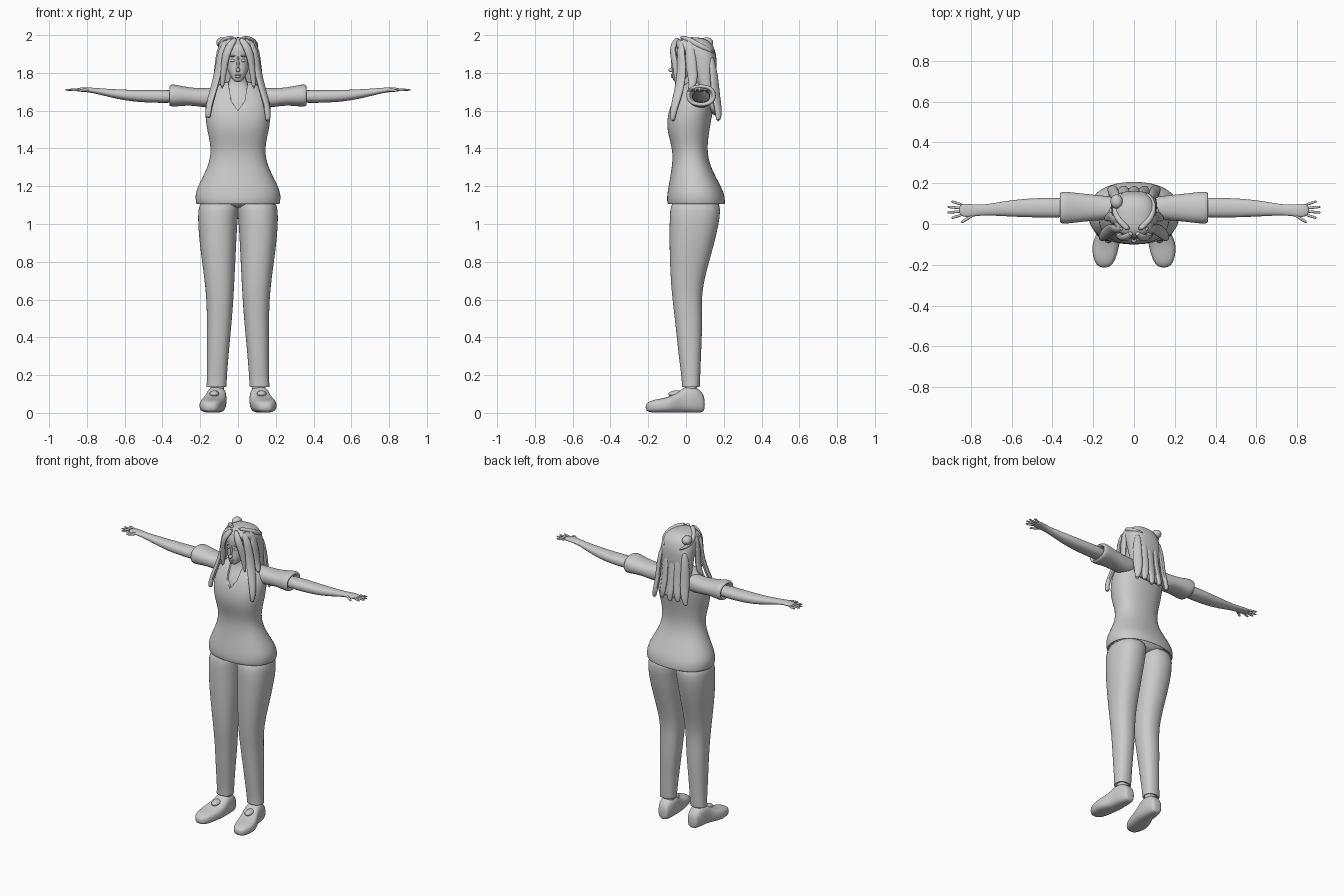
import bpy, bmesh, math
from mathutils import Vector

if "Cube" in bpy.data.objects:
    bpy.data.objects.remove(bpy.data.objects["Cube"], do_unlink=True)

grey = bpy.data.materials.new("light_grey")
grey.use_nodes = True
grey.diffuse_color = (0.6, 0.6, 0.6, 1)
grey.node_tree.nodes["Principled BSDF"].inputs["Base Color"].default_value = grey.diffuse_color


def make(name, rings, mirror=False, subsurf=2):
    """Skin a list of vertex rings, cap both ends and finish the object."""
    bm = bmesh.new()
    loops = [[bm.verts.new(point) for point in ring] for ring in rings]
    count = len(loops[0])
    for lower, upper in zip(loops, loops[1:]):
        for i in range(count):
            j = (i + 1) % count
            bm.faces.new((lower[i], lower[j], upper[j], upper[i]))
    bm.faces.new(loops[0])
    bm.faces.new(loops[-1])
    bmesh.ops.recalc_face_normals(bm, faces=bm.faces)
    mesh = bpy.data.meshes.new(name)
    bm.to_mesh(mesh)
    bm.free()
    mesh.materials.append(grey)
    ob = bpy.data.objects.new(name, mesh)
    bpy.context.collection.objects.link(ob)
    bpy.ops.object.select_all(action='DESELECT')
    ob.select_set(True)
    bpy.context.view_layer.objects.active = ob
    bpy.ops.object.shade_smooth_by_angle(angle=math.radians(60))
    if mirror:
        ob.modifiers.new("Mirror", 'MIRROR').use_mirror_merge = False
    if subsurf:
        smooth = ob.modifiers.new("Smooth", 'SUBSURF')
        smooth.levels = smooth.render_levels = subsurf
    return ob


def round_power(value, power):
    return math.copysign(abs(value) ** (2 / power), value)


def loft(name, axis, rows, power=2.3, sides=16, mirror=False):
    """Each row is a position on the axis, then low and high limits on the other two axes."""
    u, v = [k for k in range(3) if k != axis]
    rings = []
    for position, u_low, u_high, v_low, v_high in rows:
        ring = []
        for i in range(sides):
            angle = math.tau * i / sides
            point = Vector()
            point[axis] = position
            point[u] = (u_low + u_high + (u_high - u_low) * round_power(math.cos(angle), power)) / 2
            point[v] = (v_low + v_high + (v_high - v_low) * round_power(math.sin(angle), power)) / 2
            ring.append(point)
        rings.append(ring)
    return make(name, rings, mirror)


def upright(name, rows, power=2.3):
    """Loft symmetric in x: height, half width, front and back."""
    return loft(name, 2, [(z, -half, half, front, back) for z, half, front, back in rows], power)


def blob(name, centre, size, mirror=False):
    """Small rounded lump."""
    x, y, z = centre
    rows = []
    for k in range(5):
        angle = math.pi * (k + 0.5) / 5
        wide, deep = size[0] * math.sin(angle), size[1] * math.sin(angle)
        rows.append((z - size[2] * math.cos(angle), x - wide, x + wide, y - deep, y + deep))
    return loft(name, 2, rows, sides=8, mirror=mirror)


def ribbon(name, path, width, thick=0.016, mirror=False):
    """Flat tapering lock or finger along a path, facing away from the body axis."""
    points = [Vector(p) for p in path]
    last = len(points) - 1
    rings = []
    for k, point in enumerate(points):
        along = (points[min(k + 1, last)] - points[max(k - 1, 0)]).normalized()
        out = Vector((point.x, point.y - 0.05, 0.02))
        out = (out - along * out.dot(along)).normalized()
        side = along.cross(out)
        taper = 0.25 + 0.75 * math.sin(math.pi * (0.12 + 0.84 * k / last))
        ring = []
        for i in range(8):
            angle = math.tau * i / 8
            ring.append(point + side * width * taper * math.cos(angle) + out * thick * math.sin(angle))
        rings.append(ring)
    return make(name, rings, mirror, subsurf=1)


# Shirt with a rolled hem, a narrow waist and a cut neckline
shirt = upright("shirt", [
    (1.16, .2, -.08, .18), (1.11, .21, -.09, .2), (1.1, .225, -.1, .21), (1.13, .23, -.105, .21),
    (1.18, .23, -.1, .2), (1.3, .16, -.075, .13), (1.4, .14, -.07, .11), (1.52, .175, -.115, .13),
    (1.65, .18, -.08, .155), (1.72, .14, -.03, .14), (1.76, .06, 0, .09)])
outline = [(0, 1.6), (.035, 1.65), (.06, 1.8), (-.06, 1.8), (-.035, 1.65)]
cutter = make("neckline_cutter", [[(x, y, z) for x, z in outline] for y in (-.2, .03)], subsurf=0)
cutter.hide_render = cutter.hide_viewport = True
neckline = shirt.modifiers.new("Neckline", 'BOOLEAN')
neckline.operation = 'DIFFERENCE'
neckline.object = cutter

# Skin inside the neckline, and the neck
upright("chest_and_neck", [
    (1.5, .12, -.08, .1), (1.6, .13, -.08, .1), (1.66, .12, -.055, .1),
    (1.71, .08, -.02, .09), (1.75, .04, -.01, .07), (1.83, .04, -.01, .07)])

# Sleeves with an open cuff
loft("sleeves", 0, [
    (.06, .02, .13, 1.62, 1.73), (.15, .02, .14, 1.61, 1.72), (.25, .01, .15, 1.63, 1.72),
    (.33, 0, .16, 1.62, 1.74), (.36, 0, .16, 1.62, 1.74), (.37, .02, .14, 1.64, 1.72),
    (.3, .03, .13, 1.65, 1.71)], mirror=True)

# Arms and hands
loft("arms_and_hands", 0, [
    (.28, .03, .13, 1.64, 1.71), (.45, .03, .13, 1.64, 1.71), (.6, .035, .12, 1.65, 1.71),
    (.75, .045, .09, 1.69, 1.72), (.81, .03, .1, 1.7, 1.725), (.86, .04, .1, 1.7, 1.72)], mirror=True)

# Fingers fan out from the palm, the middle ones longest
palm, level = Vector((.84, .07, 1.71)), Vector((.08, 0, 0))
for k, finger in enumerate(("index", "middle", "ring", "little")):
    spread = k - 1.5
    root = palm + Vector((0, .016 * spread, 0))
    tip = root + level + Vector((-.01 * spread ** 2, .012 * spread, 0))
    ribbon(finger + "_fingers", [root, (root + tip) / 2, tip], .009, .007, mirror=True)
ribbon("thumbs", [(.78, .05, 1.71), (.81, .03, 1.71), (.85, .005, 1.705)], .012, .008, mirror=True)

# Trousers with turned cuffs
loft("trouser_legs", 2, [
    (.15, .07, .16, -.01, .06), (.13, .06, .17, -.025, .075), (.16, .06, .165, -.02, .075),
    (.3, .05, .165, -.04, .08), (.5, .03, .165, -.06, .09), (.65, .02, .17, -.08, .08),
    (.85, .01, .2, -.09, .14), (1.05, 0, .22, -.09, .19), (1.15, -.02, .2, -.08, .18)], mirror=True)
upright("trouser_seat", [(1.08, .04, -.04, .12), (1.12, .2, -.08, .18), (1.2, .18, -.08, .16)])

# Ankles and shoes
loft("ankles", 2, [(z, .07, .15, -.01, .06) for z in (.08, .2)], mirror=True)
loft("shoes", 1, [
    (.1, .08, .14, .01, .08), (.08, .07, .15, 0, .12), (.04, .06, .165, 0, .14),
    (-.01, .06, .17, 0, .14), (-.04, .06, .18, 0, .11), (-.1, .07, .21, 0, .08),
    (-.18, .09, .2, 0, .07), (-.215, .12, .17, .01, .05)], power=2.8, mirror=True)
blob("shoe_tongues", (.125, -.05, .1), (.03, .05, .02), mirror=True)

# Head and face
upright("head", [
    (1.75, .02, -.065, -.03), (1.78, .04, -.075, .03), (1.82, .06, -.075, .07),
    (1.88, .067, -.07, .1), (1.92, .067, -.074, .1), (1.96, .05, -.06, .09), (1.98, .03, -.03, .06)])
blob("nose_bridge", (0, -.07, 1.85), (.008, .012, .04))
blob("nose_tip", (0, -.08, 1.815), (.014, .016, .012))
blob("upper_lip", (0, -.07, 1.79), (.02, .012, .006))
blob("lower_lip", (0, -.07, 1.78), (.017, .011, .007))
blob("eyes", (.027, -.06, 1.865), (.015, .014, .009), mirror=True)
blob("eyebrows", (.028, -.06, 1.89), (.019, .017, .006), mirror=True)

# Hair: crown running into a long back curtain
upright("hair_back", [
    (1.99, .05, -.03, .09), (1.96, .1, -.07, .14), (1.92, .11, -.05, .155), (1.88, .115, .01, .165),
    (1.78, .115, .04, .16), (1.7, .11, .07, .15), (1.64, .12, .1, .17), (1.57, .1, .14, .18)], power=2.6)
for k in range(5):
    x = .05 * (k - 2)
    ribbon("back_lock_%d" % (k + 1), [
        (.8 * x, .13, 1.9), (x, .15, 1.78), (x, .155, 1.68),
        (1.1 * x, .175, 1.6), (1.2 * x, .17, 1.54 + .012 * (k % 2))], .034)

# Hair: fringe and front locks, the right ones hanging a little lower
for label, s, tip in (("left", 1, 1.54), ("right", -1, 1.56)):
    ribbon(label + "_fringe", [
        (.01 * s, -.04, 1.985), (.04 * s, -.07, 1.95), (.065 * s, -.07, 1.9),
        (.075 * s, -.05, 1.82), (.085 * s, -.045, 1.71)], .026)
    ribbon(label + "_front_lock", [
        (.05 * s, -.02, 1.98), (.09 * s, -.03, 1.92), (.1 * s, -.02, 1.83), (.12 * s, -.03, 1.74),
        (.145 * s, -.05, 1.66), (.16 * s, -.07, 1.59), (.155 * s, -.07, tip)], .032)
ribbon("side_locks", [
    (.07, .02, 1.98), (.1, .02, 1.92), (.11, .03, 1.82), (.12, .04, 1.75), (.14, .02, 1.7)], .034, mirror=True)
ribbon("crown_bands", [
    (.02, -.03, 1.99), (.07, .01, 1.98), (.1, .06, 1.95), (.09, .12, 1.92), (.05, .15, 1.9)], .018, mirror=True)
blob("hair_knot", (-.085, .11, 1.96), (.035, .04, .03))
